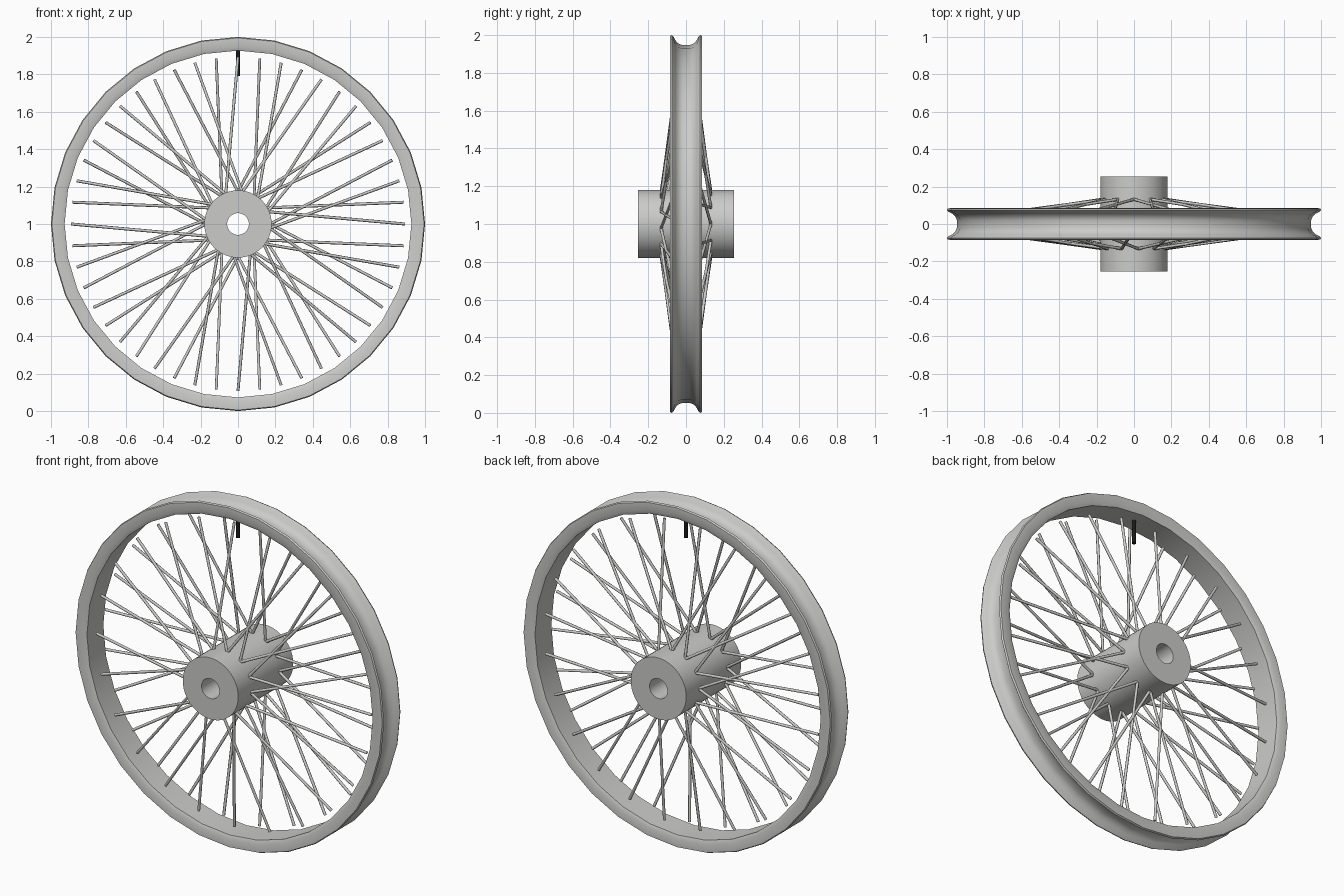
import bpy, bmesh, math
from mathutils import Vector

cube = bpy.data.objects.get("Cube")
if cube:
    bpy.data.objects.remove(cube, do_unlink=True)

CENTRE = Vector((0, 0, 1))


def material(name, colour):
    mat = bpy.data.materials.new(name)
    mat.use_nodes = True
    mat.diffuse_color = colour
    mat.node_tree.nodes["Principled BSDF"].inputs["Base Color"].default_value = colour
    return mat


METAL = material("pale_grey_metal", (0.6, 0.6, 0.585, 1))
RUBBER = material("black_rubber", (0.01, 0.01, 0.01, 1))


def polar(radius, degrees, y):
    """Point on the wheel, measured round the axle."""
    a = math.radians(degrees)
    return CENTRE + Vector((radius * math.cos(a), y, radius * math.sin(a)))


def finish(name, bm, mat, angle=35):
    bmesh.ops.recalc_face_normals(bm, faces=bm.faces)
    mesh = bpy.data.meshes.new(name)
    bm.to_mesh(mesh)
    bm.free()
    mesh.materials.append(mat)
    obj = bpy.data.objects.new(name, mesh)
    bpy.context.collection.objects.link(obj)
    bpy.ops.object.select_all(action="DESELECT")
    obj.select_set(True)
    bpy.context.view_layer.objects.active = obj
    bpy.ops.object.shade_smooth_by_angle(angle=math.radians(angle))
    return obj


def lathe(name, profile, segments, mat):
    """Spin a closed (radius, y) profile round the axle."""
    bm = bmesh.new()
    rings = [[bm.verts.new(polar(r, 360 * i / segments, y)) for r, y in profile]
             for i in range(segments)]
    n = len(profile)
    for i, ring in enumerate(rings):
        nxt = rings[(i + 1) % segments]
        for j in range(n):
            k = (j + 1) % n
            bm.faces.new((ring[j], ring[k], nxt[k], nxt[j]))
    return finish(name, bm, mat)


def add_rod(bm, start, end, radius, sides):
    """Capped cylinder between two points."""
    axis = end - start
    matrix = axis.to_track_quat("Z", "Y").to_matrix().to_4x4()
    matrix.translation = (start + end) / 2
    bmesh.ops.create_cone(bm, cap_ends=True, segments=sides, radius1=radius,
                          radius2=radius, depth=axis.length, matrix=matrix)


# Rim: half section from the channel floor, over the lip, to the inner wall
half = [(0.947, 0.02), (0.955, 0.04), (0.972, 0.056), (0.992, 0.066),
        (1.0, 0.074), (0.995, 0.084), (0.948, 0.085), (0.927, 0.076)]
section = half + [(r, -y) for r, y in reversed(half)]
lathe("rim", section, 32, METAL)

# Hub: tube with an axle hole
lathe("hub", [(0.058, -0.255), (0.18, -0.255), (0.18, 0.255), (0.058, 0.255)],
      48, METAL)

# Spokes: twelve crossing pairs on each side of the hub
for name, side, turn in (("back_spokes", 1, 0), ("front_spokes", -1, -7.5)):
    bm = bmesh.new()
    for i in range(12):
        root = 30 * i + turn
        for sweep in (-22.5, 22.5):
            add_rod(bm, polar(0.172, root, side * 0.132),
                    polar(0.892, root + sweep, side * 0.034), 0.008, 8)
    finish(name, bm, METAL, 50)

# Valve stem hanging inside the top of the rim
bm = bmesh.new()
add_rod(bm, polar(0.94, 90, 0), polar(0.79, 90, 0), 0.012, 16)
finish("valve_stem", bm, RUBBER)
